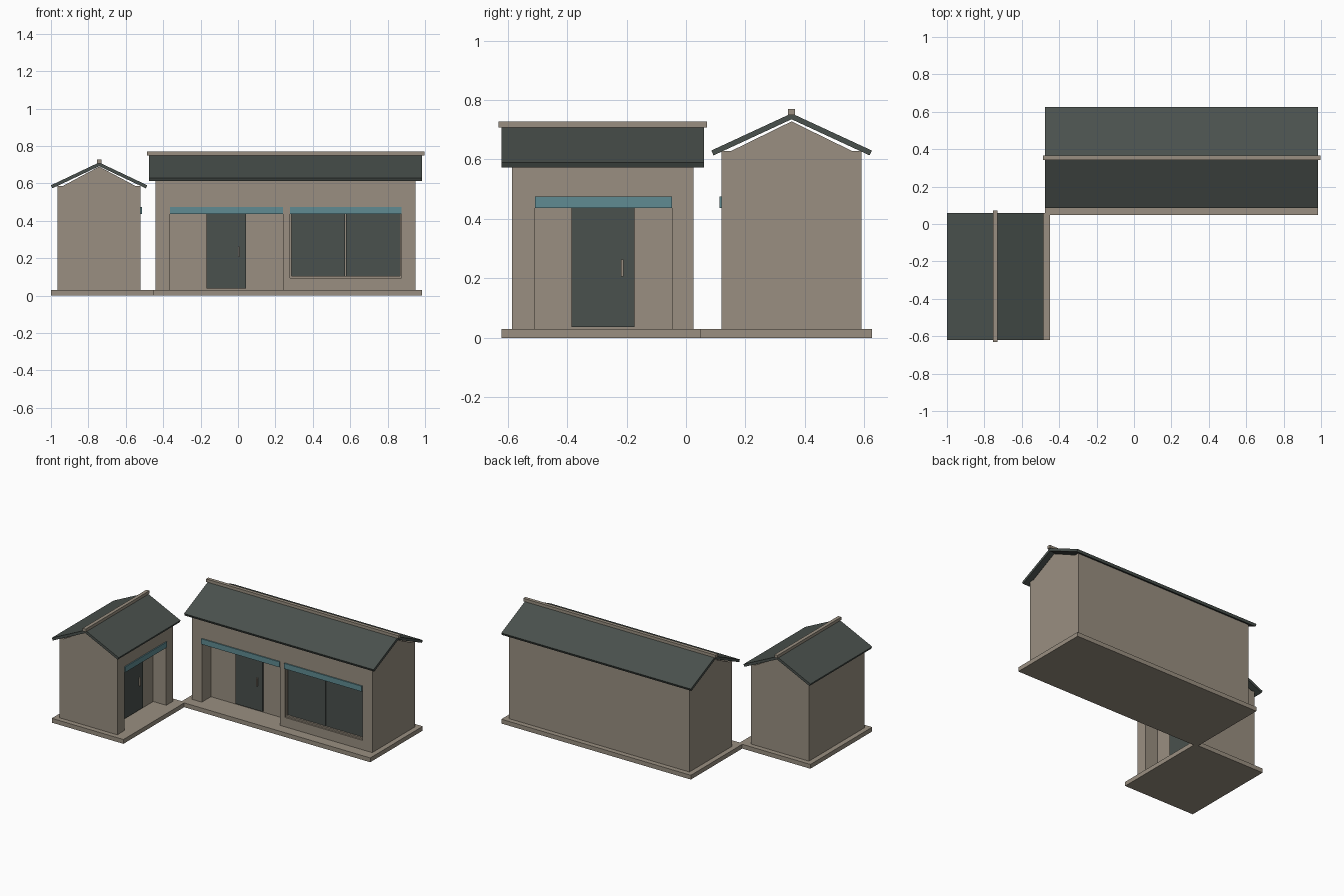
import bpy, bmesh, math
from mathutils import Matrix, Vector

if "Cube" in bpy.data.objects:
    bpy.data.objects.remove(bpy.data.objects["Cube"])


def material(name, rgb):
    m = bpy.data.materials.new(name)
    m.diffuse_color = (*rgb, 1)
    m.use_nodes = True
    m.node_tree.nodes["Principled BSDF"].inputs["Base Color"].default_value = m.diffuse_color
    return m


STONE = material("warm grey stone", (0.320, 0.275, 0.218))
DARK = material("dark slate", (0.068, 0.082, 0.074))
TEAL = material("teal sign", (0.115, 0.260, 0.290))


def extrude(name, profile, u0, u1, mat, frame):
    """Extrude a (v, z) profile along u; frame places it in the world."""
    bm = bmesh.new()
    a = [bm.verts.new((u0, v, z)) for v, z in profile]
    b = [bm.verts.new((u1, v, z)) for v, z in profile]
    bm.faces.new(a)
    bm.faces.new(b[::-1])
    n = len(a)
    for i in range(n):
        j = (i + 1) % n
        bm.faces.new((a[j], a[i], b[i], b[j]))
    bmesh.ops.recalc_face_normals(bm, faces=bm.faces[:])
    bm.transform(frame)
    me = bpy.data.meshes.new(name)
    bm.to_mesh(me)
    bm.free()
    me.materials.append(mat)
    ob = bpy.data.objects.new(name, me)
    bpy.context.collection.objects.link(ob)
    return ob


def box(name, u, v, z, mat, frame):
    prof = [(v[0], z[0]), (v[1], z[0]), (v[1], z[1]), (v[0], z[1])]
    return extrude(name, prof, u[0], u[1], mat, frame)


def cut(target, cutter):
    mod = target.modifiers.new("opening", 'BOOLEAN')
    mod.object = cutter
    mod.operation = 'DIFFERENCE'
    mod.solver = 'EXACT'
    bpy.context.view_layer.objects.active = target
    bpy.ops.object.modifier_apply(modifier=mod.name)
    bpy.data.objects.remove(cutter)


SILL, HEAD, DEEP = 0.03, 0.437, 0.10


def house(tag, frame, length, depth, wall, peak, eave, apex, porch, door, handle, window=None):
    """u runs along the front, v goes back from the front wall, z is up."""
    h, mid = length / 2, depth / 2

    # plinth, wider at the front
    box(tag + "_plinth", (-h - .035, h + .035), (-.072, depth + .035), (0, SILL), STONE, frame)

    # walls with openings cut in
    walls = box(tag + "_walls", (-h, h), (0, depth), (SILL, wall), STONE, frame)
    cut(walls, box("cutter", porch, (-.05, DEEP), (0, HEAD), STONE, frame))
    box(tag + "_porch_sign", porch, (-.008, .0), (HEAD, .475), TEAL, frame)

    # door plate and handle
    box(tag + "_door", door, (DEEP - .009, DEEP), (.037, HEAD), DARK, frame)
    box(tag + "_handle", (handle - .004, handle + .004), (DEEP - .02, DEEP - .009),
        (.207, .264), STONE, frame)

    # shop window: frame bars and two panes
    if window:
        u0, u1 = window
        low, m = .095, (window[0] + window[1]) / 2
        cut(walls, box("cutter", window, (-.05, .04), (low, HEAD), STONE, frame))
        box(tag + "_window_sign", window, (-.008, .0), (HEAD, .475), TEAL, frame)
        box(tag + "_window_sill", window, (.012, .04), (low, low + .01), STONE, frame)
        for a in (u0, u1 - .008):
            box(tag + "_window_jamb", (a, a + .008), (.012, .04), (low + .01, HEAD), STONE, frame)
        for a, b in ((u0 + .008, m - .002), (m + .002, u1 - .008)):
            box(tag + "_window_pane", (a, b), (.025, .034), (low + .01, HEAD), DARK, frame)

    # gable prism and the plates carrying the eaves
    extrude(tag + "_gable", [(0, wall), (depth, wall), (mid, peak)], -h, h, STONE, frame)
    for a in (0, depth - .04):
        box(tag + "_eave_plate", (-h, h), (a, a + .04), (wall, wall + .016), STONE, frame)

    # folded roof slab with square-cut eaves, and ridge cap
    s, t = mid + .035, .018
    ang = math.atan2(apex - eave, s)
    dv, dz = t * math.sin(ang), t * math.cos(ang)
    right = [(mid + s, eave), (mid + s - dv, eave - dz)]
    left = [(2 * mid - v, z) for v, z in right[::-1]]
    roof = [(mid, apex)] + right + [(mid, apex - t / math.cos(ang))] + left
    extrude(tag + "_roof", roof, -h - .035, h + .035, DARK, frame)
    box(tag + "_ridge_cap", (-h - .046, h + .046), (mid - .012, mid + .012),
        (apex - .005, apex + .015), STONE, frame)


# long house faces the front
cx = 0.255
house("long_house", Matrix.Translation((cx, .12, 0)), 1.39, .47,
      .613, .728, .63, .755, (-.363 - cx, .24 - cx), (-.168 - cx, .042 - cx), .003 - cx,
      (.277 - cx, .873 - cx))

# small house is turned to face right
cy = -0.28
turned = Matrix.Translation((-.52, cy, 0)) @ Matrix.Rotation(math.pi / 2, 4, 'Z')
house("small_house", turned, .61, .445,
      .571, .69, .59, .712, (-.508 - cy, -.047 - cy), (-.385 - cy, -.173 - cy), -.214 - cy)
